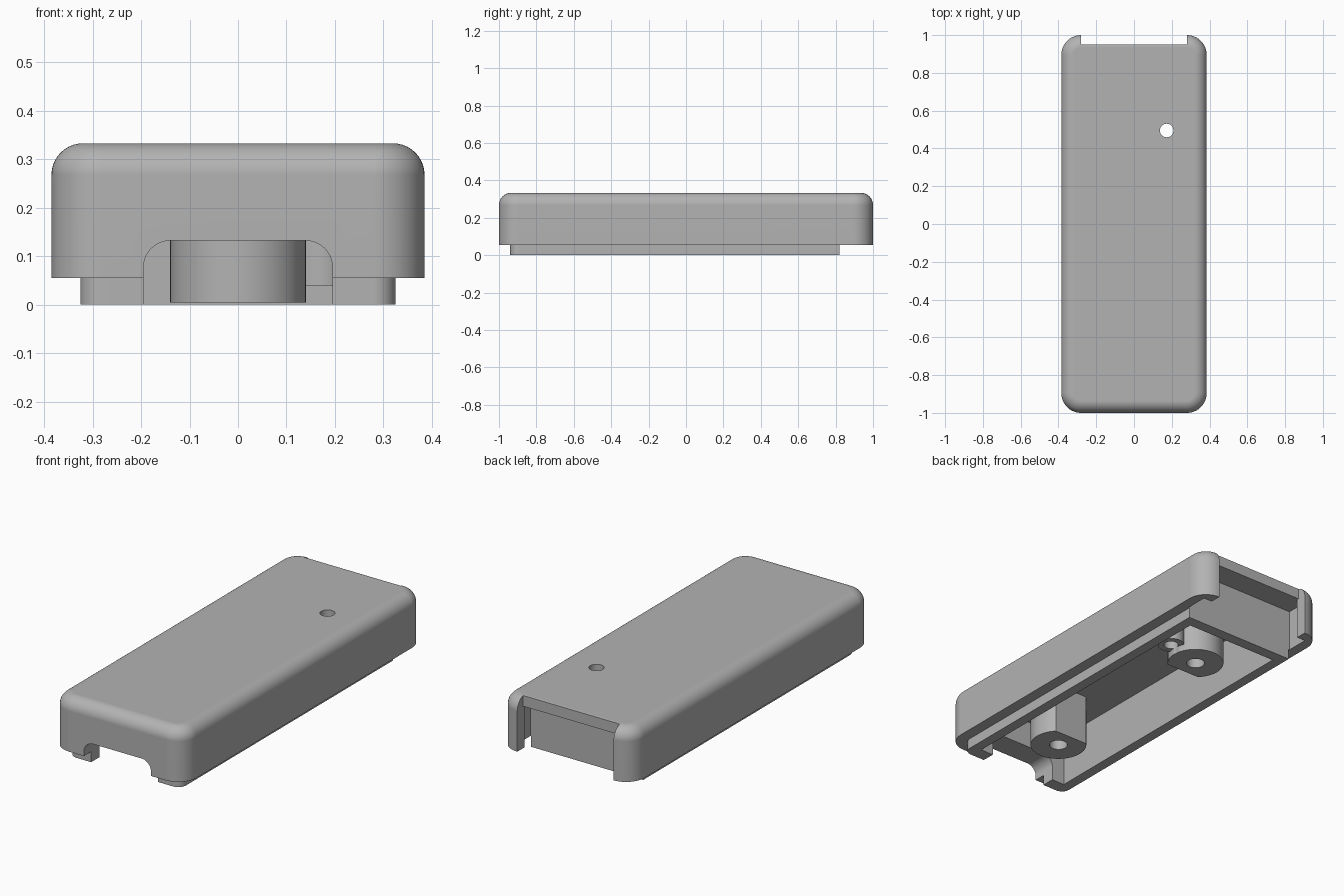
import bpy, bmesh, math

cube = bpy.data.objects.get("Cube")
if cube:
    bpy.data.objects.remove(cube, do_unlink=True)

grey = bpy.data.materials.new("mid_grey_plastic")
grey.use_nodes = True
COLOR = (0.45, 0.45, 0.45, 1)
grey.diffuse_color = COLOR
grey.node_tree.nodes["Principled BSDF"].inputs["Base Color"].default_value = COLOR


def make(name, bm):
    bmesh.ops.recalc_face_normals(bm, faces=bm.faces)
    mesh = bpy.data.meshes.new(name)
    bm.to_mesh(mesh)
    bm.free()
    mesh.materials.append(grey)
    obj = bpy.data.objects.new(name, mesh)
    bpy.context.collection.objects.link(obj)
    return obj


def outline(x0, x1, y0, y1, r_low, r_high, steps=12):
    """Rectangle with rounded corners, anticlockwise; low corners are at y0."""
    pts = []
    corners = [(x1, y1, -1, -1, r_high, 0), (x0, y1, 1, -1, r_high, 1),
               (x0, y0, 1, 1, r_low, 2), (x1, y0, -1, 1, r_low, 3)]
    for x, y, sx, sy, r, quarter in corners:
        n = steps if r > 0 else 0
        for i in range(n + 1):
            a = math.pi / 2 * (quarter + (i / n if n else 0))
            pts.append((x + r * (sx + math.cos(a)), y + r * (sy + math.sin(a))))
    return pts


def loft(name, rings):
    """Solid through rings of 3D points, capped at both ends."""
    bm = bmesh.new()
    rows = [[bm.verts.new(p) for p in ring] for ring in rings]
    n = len(rows[0])
    for a, b in zip(rows, rows[1:]):
        for i in range(n):
            j = (i + 1) % n
            bm.faces.new((a[i], a[j], b[j], b[i]))
    bm.faces.new(rows[0][::-1])
    bm.faces.new(rows[-1])
    return make(name, bm)


def prism(name, pts, z0, z1):
    return loft(name, [[(x, y, z) for x, y in pts] for z in (z0, z1)])


def block(name, x, y0, y1, z0, z1):
    return prism(name, outline(-x, x, y0, y1, 0, 0), z0, z1)


def disc(x, y, r, n=48, flat=None):
    """Circle; flat = +1 or -1 cuts a flat on that y side."""
    pts = []
    for i in range(n):
        a = math.tau * i / n
        s = math.sin(a)
        if flat and s * flat > math.sin(math.pi / 4) + 0.001:
            continue
        pts.append((x + r * math.cos(a), y + r * s))
    return pts


def combine(target, tool, operation):
    mod = target.modifiers.new("bool", "BOOLEAN")
    mod.operation = operation
    mod.solver = "EXACT"
    mod.object = tool
    bpy.context.view_layer.objects.active = target
    bpy.ops.object.modifier_apply(modifier=mod.name)
    bpy.data.objects.remove(tool, do_unlink=True)


# Outer shell with rounded upright corners and a filleted top rim
W, R, FILLET, TOP, BASE = 0.385, 0.105, 0.065, 0.333, 0.055
levels = [(BASE, 0)]
for i in range(11):
    a = math.pi / 2 * i / 10
    levels.append((TOP - FILLET * (1 - math.sin(a)), FILLET * (1 - math.cos(a))))
rings = []
for z, d in levels:
    pts = outline(-W + d, W - d, -1 + d, 1 - d, R - d, R - d)
    rings.append([(x, y, z) for x, y in pts])
shell = loft("case_shell", rings)

# Lip under the shell
lip = prism("lip", outline(-0.325, 0.325, -0.94, 0.88, 0.045, 0), 0, 0.12)
combine(shell, lip, "UNION")

# Main cavity, end panel groove and open back end
CEIL = 0.275
combine(shell, block("cavity", 0.27, -0.87, 0.76, -0.1, CEIL), "DIFFERENCE")
combine(shell, block("groove", 0.33, 0.82, 0.94, -0.1, CEIL), "DIFFERENCE")
combine(shell, block("end_gap", 0.28, 0.93, 1.1, -0.1, CEIL - 0.0005), "DIFFERENCE")
combine(shell, block("end_notch", 0.28, 0.95, 1.1, -0.1, 0.5), "DIFFERENCE")

# Front opening with rounded upper corners
arch = outline(-0.195, 0.195, -0.1, 0.132, 0, 0.055)
opening = loft("opening", [[(x, y, z) for x, z in arch] for y in (-1.1, -0.8)])
combine(shell, opening, "DIFFERENCE")

# Two screw posts with facing flats, and a small light-pipe boss
for y, flat in ((-0.59, 1), (0.48, -1)):
    combine(shell, prism("post", disc(0, y, 0.14, flat=flat), 0.005, 0.3), "UNION")
combine(shell, prism("boss", disc(0.173, 0.495, 0.066), 0.04, 0.301), "UNION")

# Blind screw holes and the through hole
for y in (-0.59, 0.48):
    combine(shell, prism("screw_hole", disc(0, y, 0.045, 32), -0.1, 0.24), "DIFFERENCE")
combine(shell, prism("light_hole", disc(0.173, 0.495, 0.036, 32), -0.1, 0.5), "DIFFERENCE")

# Smooth shading with crisp edges
bpy.ops.object.select_all(action="DESELECT")
shell.select_set(True)
bpy.context.view_layer.objects.active = shell
bpy.ops.object.shade_smooth_by_angle(angle=math.radians(30))
weighted = shell.modifiers.new("weighted_normals", "WEIGHTED_NORMAL")
weighted.keep_sharp = True
